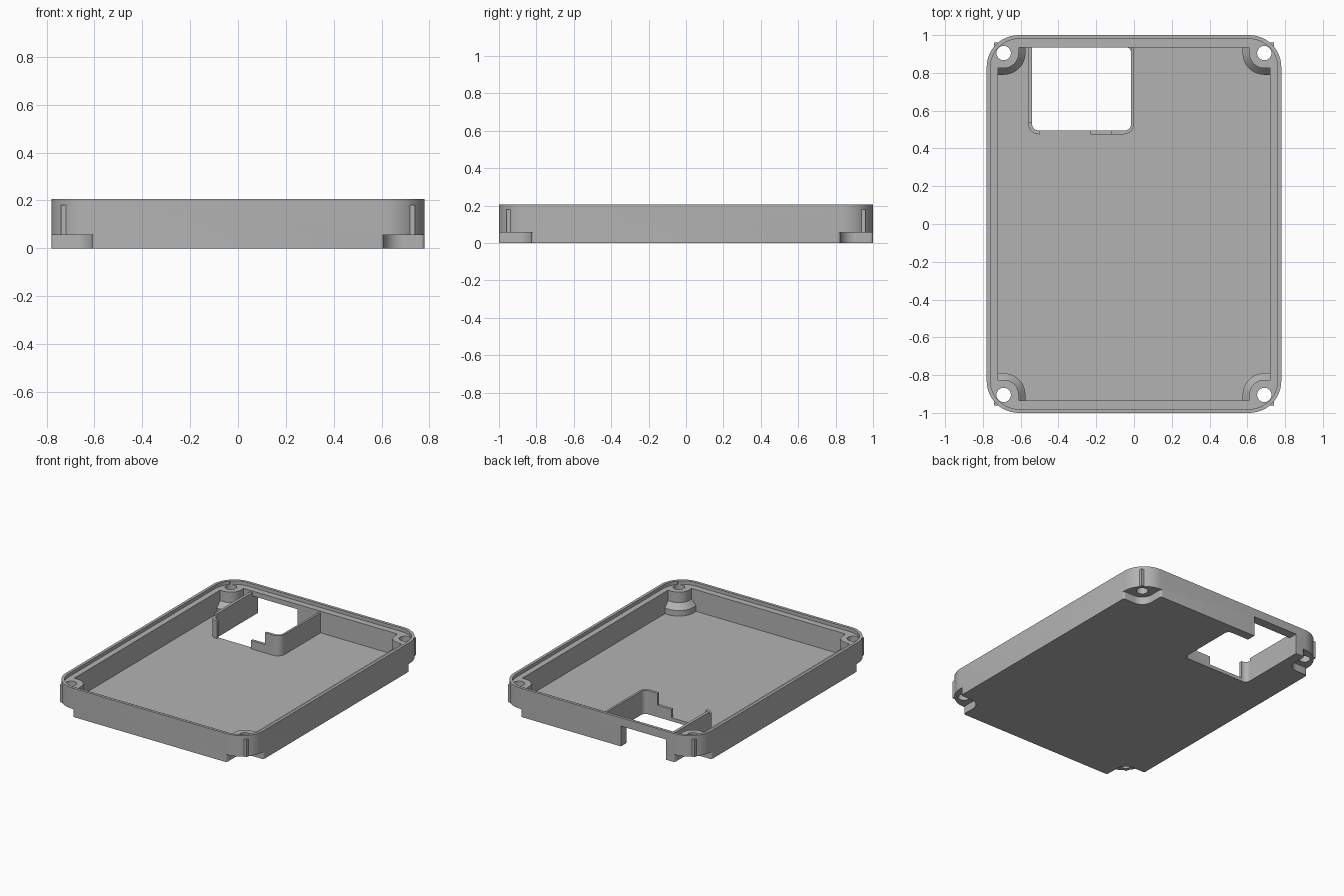
import bpy, bmesh, math

if "Cube" in bpy.data.objects:
    bpy.data.objects.remove(bpy.data.objects["Cube"], do_unlink=True)

W, L, H = 0.78, 1.0, 0.205        # half width, half length, height
FLOOR, LEDGE = 0.025, 0.18
HX, HY = 0.69, 0.905              # screw hole centre
CORNERS = [(sx, sy) for sx in (-1, 1) for sy in (-1, 1)]

grey = bpy.data.materials.new("plain_grey")
grey.use_nodes = True
colour = (0.45, 0.45, 0.45, 1)
grey.diffuse_color = colour
grey.node_tree.nodes["Principled BSDF"].inputs["Base Color"].default_value = colour


def arc(cx, cy, r, a0, a1, n=12):
    return [(cx + r * math.cos(math.radians(a0 + (a1 - a0) * i / n)),
             cy + r * math.sin(math.radians(a0 + (a1 - a0) * i / n))) for i in range(n + 1)]


def rounded(x0, x1, y0, y1, r):
    """Rectangle outline; r holds the radii of the four corners from +x +y, anticlockwise."""
    spots = [(x1, y1, -1, -1), (x0, y1, 1, -1), (x0, y0, 1, 1), (x1, y0, -1, 1)]
    pts = []
    for i, (x, y, dx, dy) in enumerate(spots):
        q = r[i]
        pts += arc(x + dx * q, y + dy * q, q, 90 * i, 90 * i + 90) if q else [(x, y)]
    return pts


def loft(name, layers):
    """Closed solid through equal-length outlines, each given with its height."""
    bm = bmesh.new()
    rings = [[bm.verts.new((x, y, z)) for x, y in pts] for pts, z in layers]
    n = len(rings[0])
    for a, b in zip(rings, rings[1:]):
        for i in range(n):
            j = (i + 1) % n
            bm.faces.new((a[i], a[j], b[j], b[i]))
    bm.faces.new(rings[0][::-1])
    bm.faces.new(rings[-1])
    bmesh.ops.recalc_face_normals(bm, faces=bm.faces)
    me = bpy.data.meshes.new(name)
    bm.to_mesh(me)
    bm.free()
    me.materials.append(grey)
    ob = bpy.data.objects.new(name, me)
    bpy.context.collection.objects.link(ob)
    return ob


def prism(name, pts, z0, z1):
    return loft(name, [(pts, z0), (pts, z1)])


def box(x0, x1, y0, y1, z0, z1):
    return prism("cutter", rounded(x0, x1, y0, y1, (0, 0, 0, 0)), z0, z1)


def combine(target, tool, operation="DIFFERENCE"):
    mod = target.modifiers.new("combine", "BOOLEAN")
    mod.operation, mod.solver, mod.object = operation, "EXACT", tool
    bpy.context.view_layer.objects.active = target
    bpy.ops.object.modifier_apply(modifier=mod.name)
    bpy.data.objects.remove(tool, do_unlink=True)


def mirrored(pts, sx, sy):
    return [(sx * x, sy * y) for x, y in pts]


# Tray with stepped lip and cavity
tray = prism("tray", rounded(-W, W, -L, L, [0.17] * 4), 0, H)
combine(tray, prism("cutter", rounded(-0.76, 0.76, -0.98, 0.98, [0.15] * 4), LEDGE, H + 0.1))
combine(tray, box(-0.72, 0.72, -0.935, 0.935, FLOOR, H + 0.1))


# Corner bosses, flared at the foot
def boss_outline(r):
    return [(0.74, HY - r)] + arc(HX, HY, r, 270, 180) + [(HX - r, 0.96), (0.74, 0.96)]


for sx, sy in CORNERS:
    layers = [(0.115, 0.015), (0.115, 0.065), (0.08, 0.105), (0.08, LEDGE)]
    boss = loft("boss", [(mirrored(boss_outline(r), sx, sy), z) for r, z in layers])
    combine(tray, boss, "UNION")

# Partition around the window, then its stepped edges
wall = prism("partition", rounded(-0.56, 0.0, 0.475, 0.95, (0, 0, 0.055, 0.055)), 0.01, 0.17)
combine(wall, prism("cutter", rounded(-0.54, -0.015, 0.495, 1.0, (0, 0, 0.035, 0.035)), -0.1, 0.3))
combine(wall, box(-0.5, -0.23, 0.4, 0.6, FLOOR - 0.005, 0.3))
combine(wall, box(-0.24, -0.12, 0.4, 0.6, 0.085, 0.3))
combine(wall, box(-0.6, -0.49, 0.4, 0.535, 0.15, 0.3))
combine(tray, wall, "UNION")

# Window through the floor and port through the back wall
combine(tray, prism("cutter", rounded(-0.54, -0.015, 0.495, 0.936, (0.03, 0, 0.035, 0.035)), -0.1, 0.145))
combine(tray, box(-0.54, -0.185, 0.85, 1.1, -0.1, 0.145))

# Screw recesses beneath the corners, with softened mouths, and screw holes
recess = ([(1.0, 1.2), (HX - 0.095, 1.2)] + arc(HX - 0.095, 0.985, 0.015, 90, 0, 5)
          + arc(HX, HY, 0.08, 180, 270) + arc(0.765, HY - 0.095, 0.015, 90, 0, 5)
          + [(1.0, HY - 0.095)])
for sx, sy in CORNERS:
    combine(tray, prism("cutter", mirrored(recess, sx, sy), -0.1, 0.055))
    combine(tray, prism("cutter", mirrored(arc(HX, HY, 0.038, 0, 350, 35), sx, sy), -0.1, 0.3))

# Smooth the round corners, keep the edges crisp
bpy.ops.object.select_all(action="DESELECT")
tray.select_set(True)
bpy.context.view_layer.objects.active = tray
bpy.ops.object.shade_smooth_by_angle(angle=math.radians(25))
